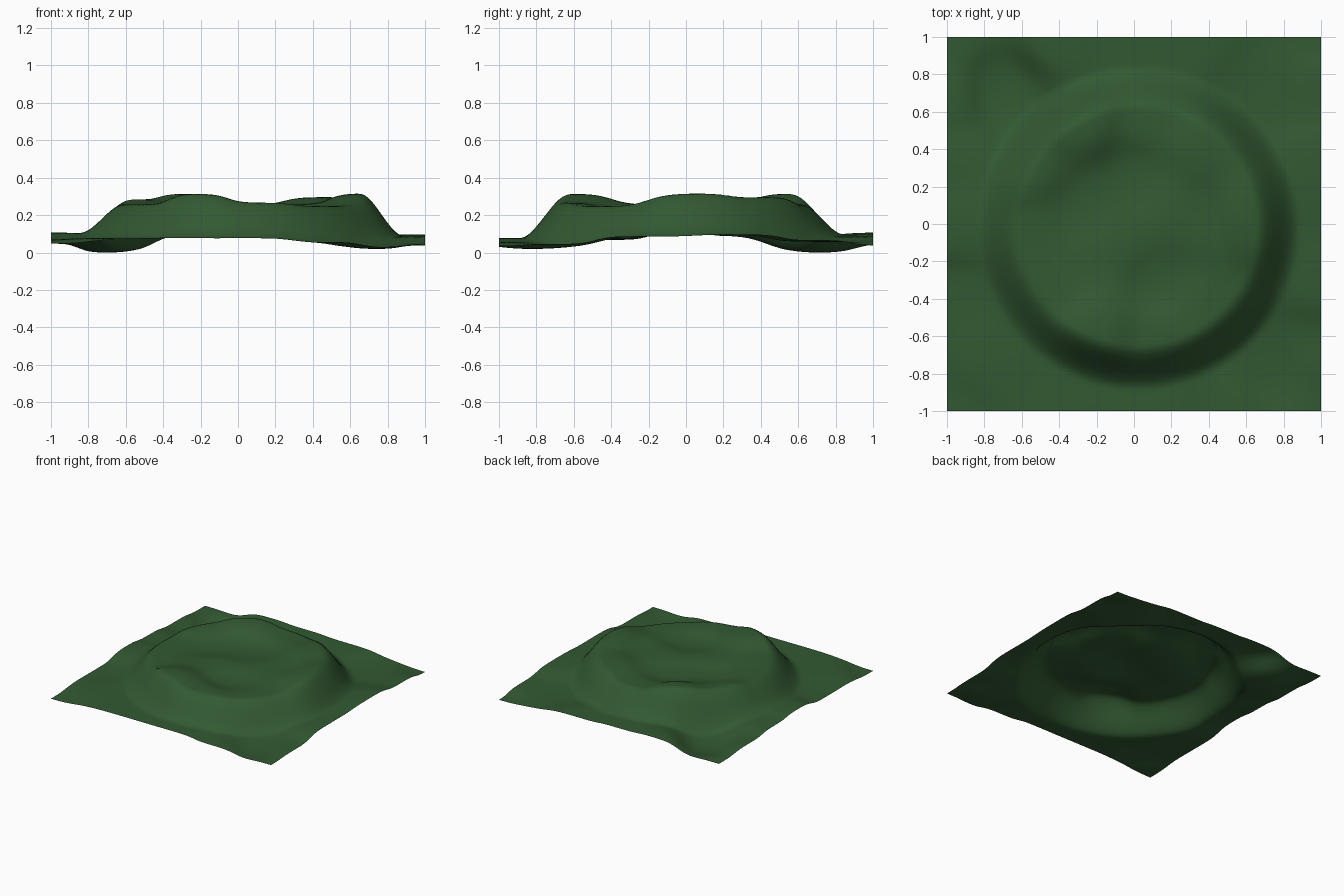
import bpy
import math

cube = bpy.data.objects.get("Cube")
if cube:
    bpy.data.objects.remove(cube, do_unlink=True)

# Height hints in hundredths: x, y, z
GROUND = [
    (-100, -100, 4), (100, -100, 3), (100, 100, 3), (-100, 100, 4),
    (-35, -100, 7), (10, -100, 7), (50, -100, 5), (75, -83, 1),
    (100, -75, 4), (100, -25, 8), (100, 30, 9), (100, 75, 6),
    (30, 100, 8), (-10, 100, 9), (-40, 100, 10), (-72, 72, -1),
    (-100, 65, 6), (-100, 25, 8), (-97, 0, 10), (-100, -40, 6),
    (-75, -75, 7), (72, 72, 5), (0, 0, 8),
]
PLATEAU = [
    (-20, -57, 31), (12, -60, 26), (45, -45, 24), (66, 6, 31),
    (43, 42, 29), (8, 60, 25), (-28, 54, 31), (-58, 28, 28),
    (-62, -5, 25), (-48, -38, 25), (-2, 24, 21), (-28, 8, 22),
    (-14, -14, 25), (14, -32, 21), (30, 5, 25),
]


def blend(points, x, y, softness):
    """Smooth distance-weighted average of the height hints."""
    total = weight = 0.0
    for px, py, pz in points:
        d = (x - px / 100) ** 2 + (y - py / 100) ** 2
        w = 1 / (d + softness) ** 2
        total += w * pz / 100
        weight += w
    return total / weight


def smoothstep(low, high, value):
    t = min(max((value - low) / (high - low), 0), 1)
    return t * t * (3 - 2 * t)


def height(x, y):
    """Rolling ground with a round raised plateau."""
    radius = math.hypot(x - 0.02, y + 0.02)
    rise = 1 - smoothstep(0.63, 0.87, radius)
    ground = blend(GROUND, x, y, 0.015)
    top = blend(PLATEAU, x, y, 0.02)
    return ground + (top - ground) * rise


# Terrain sheet
bpy.ops.mesh.primitive_grid_add(x_subdivisions=100, y_subdivisions=100, size=2)
terrain = bpy.context.object
terrain.name = "terrain"
for v in terrain.data.vertices:
    v.co.z = height(v.co.x, v.co.y)
lowest = min(v.co.z for v in terrain.data.vertices)
for v in terrain.data.vertices:
    v.co.z -= lowest
bpy.ops.object.shade_smooth()

# Grass colour
grass = bpy.data.materials.new("grass_green")
grass.use_nodes = True
colour = (0.032, 0.1, 0.032, 1)
grass.diffuse_color = colour
grass.node_tree.nodes["Principled BSDF"].inputs["Base Color"].default_value = colour
terrain.data.materials.append(grass)
